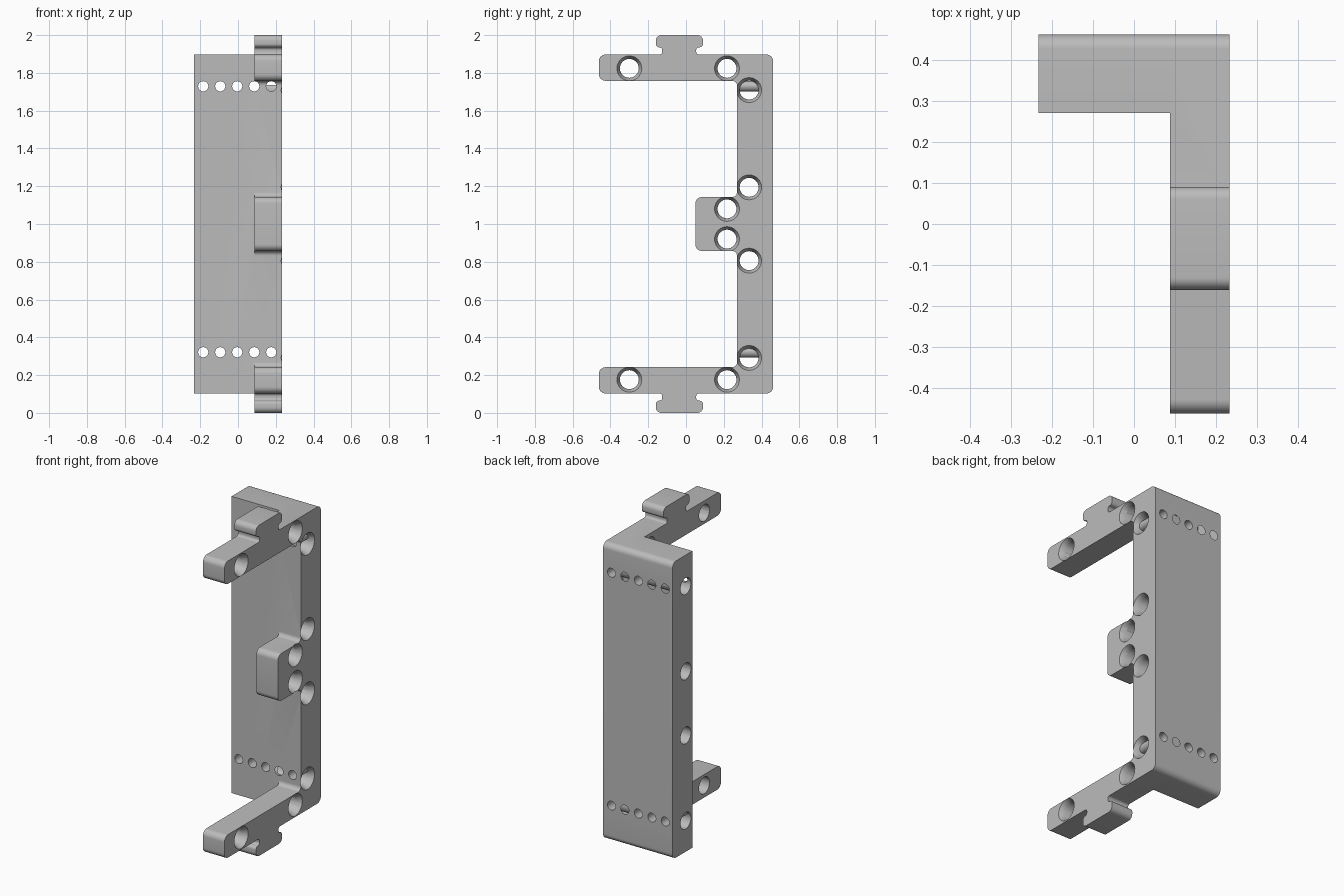
import bpy, bmesh, math
from mathutils import Matrix, Vector

if "Cube" in bpy.data.objects:
    bpy.data.objects.remove(bpy.data.objects["Cube"])

grey = bpy.data.materials.new("plain grey")
grey.use_nodes = True
grey.diffuse_color = (0.5, 0.5, 0.5, 1)
grey.node_tree.nodes["Principled BSDF"].inputs["Base Color"].default_value = (0.5, 0.5, 0.5, 1)


def finish(name, bm):
    bmesh.ops.recalc_face_normals(bm, faces=bm.faces)
    mesh = bpy.data.meshes.new(name)
    bm.to_mesh(mesh)
    bm.free()
    mesh.materials.append(grey)
    obj = bpy.data.objects.new(name, mesh)
    bpy.context.collection.objects.link(obj)
    return obj


def rounded(corners, steps=8):
    """Turn (y, z, radius) corners into an outline with circular arcs."""
    out = []
    for i, (y, z, r) in enumerate(corners):
        p = Vector((y, z))
        if r == 0:
            out.append(p)
            continue
        a = (Vector(corners[i - 1][:2]) - p).normalized()
        b = (Vector(corners[(i + 1) % len(corners)][:2]) - p).normalized()
        # All corners are square, so the arc centre lies along both sides
        for k in range(steps + 1):
            t = math.pi / 2 * k / steps
            out.append(p + r * (a * (1 - math.sin(t)) + b * (1 - math.cos(t))))
    return out


def extrude_x(name, outline, x0, x1):
    bm = bmesh.new()
    face = bm.faces.new([bm.verts.new((x0, p.x, p.y)) for p in outline])
    new = bmesh.ops.extrude_face_region(bm, geom=[face])["geom"]
    bmesh.ops.translate(bm, vec=(x1 - x0, 0, 0),
                        verts=[v for v in new if isinstance(v, bmesh.types.BMVert)])
    return finish(name, bm)


def cutters(name, places, rotation, r1, r2, depth, sides):
    bm = bmesh.new()
    for place in places:
        bmesh.ops.create_cone(bm, cap_ends=True, segments=sides, radius1=r1, radius2=r2,
                              depth=depth, matrix=Matrix.Translation(place) @ rotation)
    obj = finish(name, bm)
    obj.hide_render = True
    return obj


def combine(target, tool, operation):
    mod = target.modifiers.new(tool.name, "BOOLEAN")
    mod.operation, mod.solver, mod.object = operation, "EXACT", tool
    bpy.context.view_layer.objects.active = target
    bpy.ops.object.modifier_apply(modifier=mod.name)
    bpy.data.objects.remove(tool)


LEFT, RIGHT, INNER = 0.232, -0.232, 0.088
BACK, FRONT, TOP = 0.461, 0.27, 1.897

# Side frame: upper half of the outline, mirrored about mid height
upper = [
    (BACK, TOP, 0.035),
    (0.054, TOP, 0.015), (0.054, 1.935, 0.015), (0.09, 1.935, 0.02), (0.09, 2, 0.03),
    (-0.16, 2, 0.03), (-0.16, 1.935, 0.02), (-0.126, 1.935, 0.015), (-0.126, TOP, 0.015),
    (-BACK, TOP, 0.035), (-BACK, 1.758, 0.035),
    (FRONT, 1.758, 0.025), (FRONT, 1.143, 0.025), (0.05, 1.143, 0.035),
]
lower = [(y, 2 - z, r) for y, z, r in reversed(upper)]
bracket = extrude_x("bracket", rounded(upper + lower), INNER, LEFT)

# Back plate, rounded along its rear edges
plate = extrude_x("back_plate", rounded([
    (BACK, TOP, 0.035), (FRONT, TOP, 0), (FRONT, 2 - TOP, 0), (BACK, 2 - TOP, 0.035)]),
    RIGHT, INNER)
combine(bracket, plate, "UNION")

# Countersunk screw holes running sideways
holes = [(-0.3, 1.824), (0.217, 1.824), (0.334, 1.709), (0.334, 1.194), (0.217, 1.08)]
holes += [(y, 2 - z) for y, z in holes]
sideways = Matrix.Rotation(math.pi / 2, 4, "Y")
combine(bracket, cutters("screw_bores", [Vector((0, y, z)) for y, z in holes],
                         sideways, 0.05, 0.05, 0.7, 32), "DIFFERENCE")
combine(bracket, cutters("countersinks", [Vector((0.217, y, z)) for y, z in holes],
                         sideways, 0.0447, 0.0713, 0.05, 32), "DIFFERENCE")

# Two rows of small holes through the back plate
pins = [Vector((-0.184 + 0.09 * i, 0.365, z)) for i in range(5) for z in (0.321, 1.729)]
combine(bracket, cutters("pin_holes", pins, Matrix.Rotation(math.pi / 2, 4, "X"),
                         0.027, 0.027, 0.3, 24), "DIFFERENCE")

bpy.ops.object.select_all(action="DESELECT")
bracket.select_set(True)
bpy.context.view_layer.objects.active = bracket
bpy.ops.object.shade_smooth_by_angle(angle=math.radians(30))
